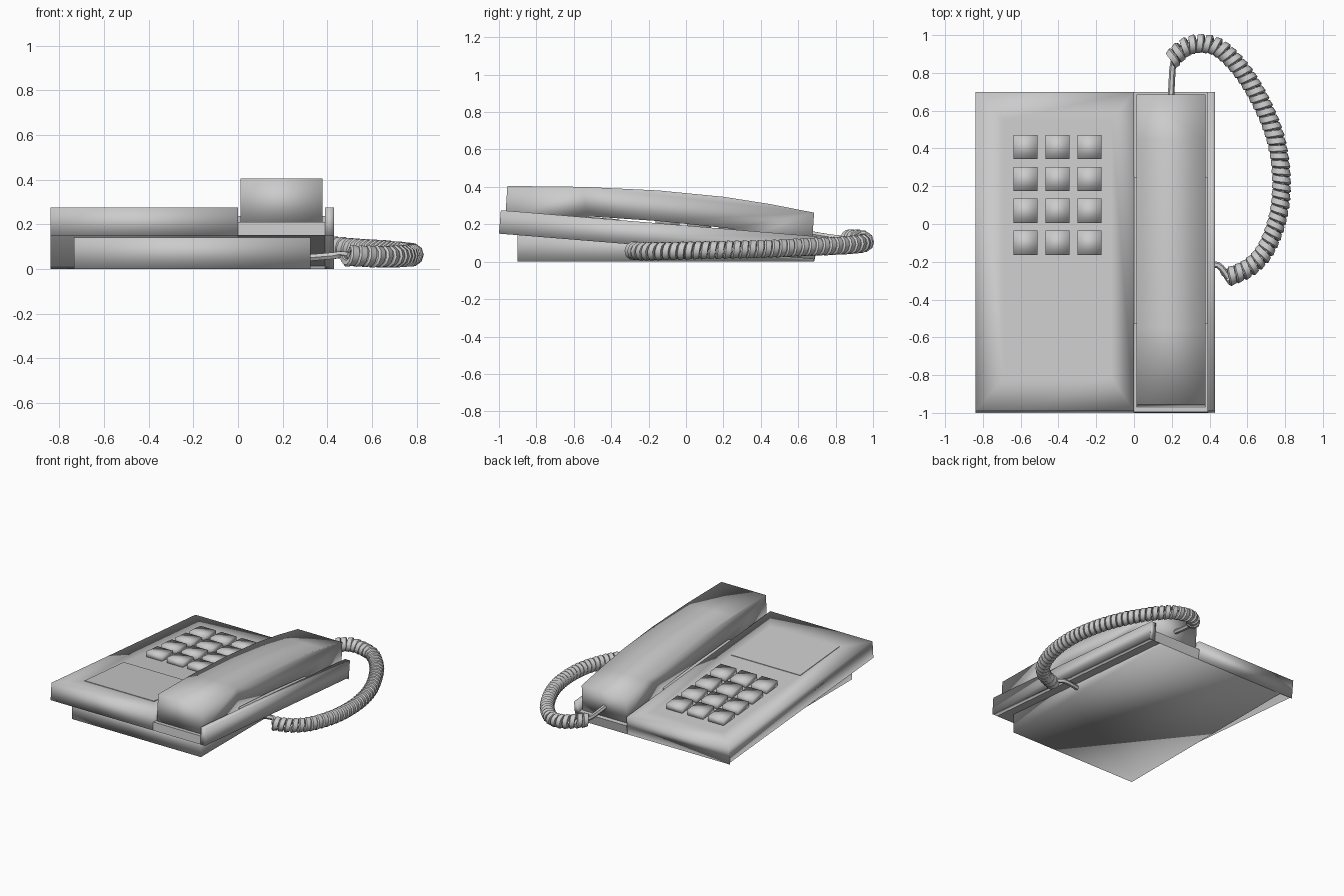
import bpy, bmesh, math
from mathutils import Vector

old = bpy.data.objects.get("Cube")
if old:
    bpy.data.objects.remove(old)

GREY = (0.6, 0.6, 0.6, 1)
grey = bpy.data.materials.new("light_grey_plastic")
grey.use_nodes = True
grey.diffuse_color = GREY
grey.node_tree.nodes["Principled BSDF"].inputs["Base Color"].default_value = GREY


def finish(name, bm, smooth=True):
    bmesh.ops.recalc_face_normals(bm, faces=bm.faces)
    for f in bm.faces:
        f.smooth = smooth
    me = bpy.data.meshes.new(name)
    bm.to_mesh(me)
    bm.free()
    me.materials.append(grey)
    ob = bpy.data.objects.new(name, me)
    bpy.context.collection.objects.link(ob)
    return ob


def prism(profile, x0, x1):
    """Extrude a closed (y, z) profile along x."""
    bm = bmesh.new()
    a, b = [[bm.verts.new((x, y, z)) for y, z in profile] for x in (x0, x1)]
    bm.faces.new(a)
    bm.faces.new(b[::-1])
    n = len(a)
    for i in range(n):
        j = (i + 1) % n
        bm.faces.new((a[i], b[i], b[j], a[j]))
    bm.normal_update()
    return bm


def top(y):
    """Height of the sloping upper surface."""
    return 0.193 - 0.083 * y


def under(y):
    return top(y) - 0.126


FRONT, BACK = -0.99, 0.70
lower = [(BACK - 0.015, 0), (BACK - 0.02, under(BACK) + 0.005), (-1, 0.15)]

# Main body, with the top framed around the display and keypad
bm = prism(lower + [(FRONT, top(FRONT)), (BACK, top(BACK))], -0.84, 0)
lid = max(bm.faces, key=lambda f: f.normal.z)
bmesh.ops.inset_individual(bm, faces=[lid], thickness=0.1)
c = lid.calc_center_median()
for v in lid.verts:
    v.co.x = -0.69 if v.co.x < c.x else -0.12
    v.co.y = -0.815 if v.co.y < c.y else 0.55
    v.co.z = top(v.co.y)
finish("body", bm)

# Cradle with a well at each end, and the outer rail
D = 0.065
cradle = [(FRONT - 0.005, top(FRONT) - D), (-0.53, top(-0.53) - D), (-0.53, top(-0.53)),
          (0.25, top(0.25)), (0.25, top(0.25) - D), (BACK, top(BACK) - D)]
finish("handset_cradle", prism(lower + cradle, 0, 0.39), False)
finish("cradle_rail", prism(lower + [(FRONT, top(FRONT)), (BACK, top(BACK))], 0.39, 0.43))

# Wedge foot below the body
finish("foot", prism([(-0.9, 0), (0.685, 0), (0.685, 0.02), (-0.9, under(-0.9) + 0.01)], -0.735, 0.325))

# Display plate
display = [(y, top(y) + h) for y, h in ((-0.815, 0), (-0.815, 0.004), (-0.355, 0.004), (-0.355, 0))]
finish("display", prism(display, -0.69, -0.12), False)

# Keypad
for row in range(4):
    for col in range(3):
        x, y = -0.575 + 0.17 * col, 0.408 - 0.169 * row
        pts = [(y + s * 0.064, top(y + s * 0.064) + h) for s, h in ((-1, -0.01), (-1, 0.04), (1, 0.04), (1, -0.01))]
        finish(f"key_{row + 1}_{col + 1}", prism(pts, x - 0.064, x + 0.064))

# Handset: arched back, two ends that sit in the wells
handset = [(-0.968, top(-0.968) - D + 0.002), (-0.55, top(-0.55) - D + 0.002), (-0.53, top(-0.53) + 0.006),
           (-0.15, top(-0.15) + 0.012), (0.25, top(0.25) + 0.004), (0.27, top(0.27) - D + 0.002),
           (0.672, top(0.672) - D + 0.002), (0.685, 0.262), (0.45, 0.308), (0.2, 0.347),
           (-0.15, 0.381), (-0.55, 0.4), (-0.955, 0.405)]
finish("handset", prism(handset, 0.012, 0.378))


def smooth_path(points, steps):
    """Catmull-Rom curve through the points, resampled evenly."""
    p = [Vector(q) for q in points]
    p = [2 * p[0] - p[1]] + p + [2 * p[-1] - p[-2]]
    fine = []
    for i in range(1, len(p) - 2):
        a, b, c, d = p[i - 1:i + 3]
        for k in range(30):
            t = k / 30
            fine.append(0.5 * (2 * b + (c - a) * t + (2 * a - 5 * b + 4 * c - d) * t ** 2
                               + (3 * b - a - 3 * c + d) * t ** 3))
    fine.append(p[-2])
    dist = [0]
    for a, b in zip(fine, fine[1:]):
        dist.append(dist[-1] + (b - a).length)
    out, j = [], 0
    for s in range(steps + 1):
        want = dist[-1] * s / steps
        while j < len(fine) - 2 and dist[j + 1] < want:
            j += 1
        out.append(fine[j].lerp(fine[j + 1], (want - dist[j]) / (dist[j + 1] - dist[j])))
    return out


def sweep(name, rings):
    bm = bmesh.new()
    loops = [[bm.verts.new(q) for q in ring] for ring in rings]
    for a, b in zip(loops, loops[1:]):
        for i in range(len(a)):
            j = (i + 1) % len(a)
            bm.faces.new((a[i], a[j], b[j], b[i]))
    bm.faces.new(loops[0])
    bm.faces.new(loops[-1][::-1])
    ob = finish(name, bm)
    bpy.ops.object.select_all(action="DESELECT")
    ob.select_set(True)
    bpy.context.view_layer.objects.active = ob
    bpy.ops.object.shade_smooth_by_angle(angle=math.radians(40))


# Coiled cord: a flat band wound round a curved path
path = [(0.20, 0.87, 0.125), (0.27, 0.935, 0.12), (0.36, 0.955, 0.105), (0.46, 0.925, 0.095),
        (0.58, 0.80, 0.085), (0.68, 0.63, 0.078), (0.75, 0.45, 0.07), (0.78, 0.25, 0.065),
        (0.765, 0.05, 0.06), (0.70, -0.13, 0.056), (0.61, -0.23, 0.056), (0.49, -0.285, 0.06)]
TURNS, SIDES = 42, 10
centres = smooth_path(path, TURNS * SIDES)
rings = []
for i, p in enumerate(centres):
    t = (centres[min(i + 1, len(centres) - 1)] - centres[max(i - 1, 0)]).normalized()
    side = t.cross(Vector((0, 0, 1))).normalized()
    up = side.cross(t)
    ang = 2 * math.pi * i / SIDES
    r = side * math.cos(ang) + up * math.sin(ang)
    rings.append([p + r * h + t * w for h, w in ((0.02, -0.018), (0.046, -0.018), (0.051, 0.012), (0.042, 0.02), (0.02, 0.018))])
sweep("coiled_cord", rings)


# Straight leads at both ends of the cord
def lead(name, points, r=0.017):
    line = smooth_path(points, 10)
    rings = []
    for i, p in enumerate(line):
        t = (line[min(i + 1, 10)] - line[max(i - 1, 0)]).normalized()
        side = t.cross(Vector((0, 0, 1))).normalized()
        up = side.cross(t)
        rings.append([p + (side * math.cos(a) + up * math.sin(a)) * r
                      for a in (math.pi * k / 3 for k in range(6))])
    sweep(name, rings)


lead("handset_lead", [(0.195, 0.66, 0.15), (0.2, 0.75, 0.135), (0.205, 0.83, 0.125), (0.22, 0.89, 0.125)])
lead("body_lead", [(0.31, -0.22, 0.05), (0.43, -0.215, 0.06), (0.465, -0.235, 0.065), (0.5, -0.285, 0.06)])
